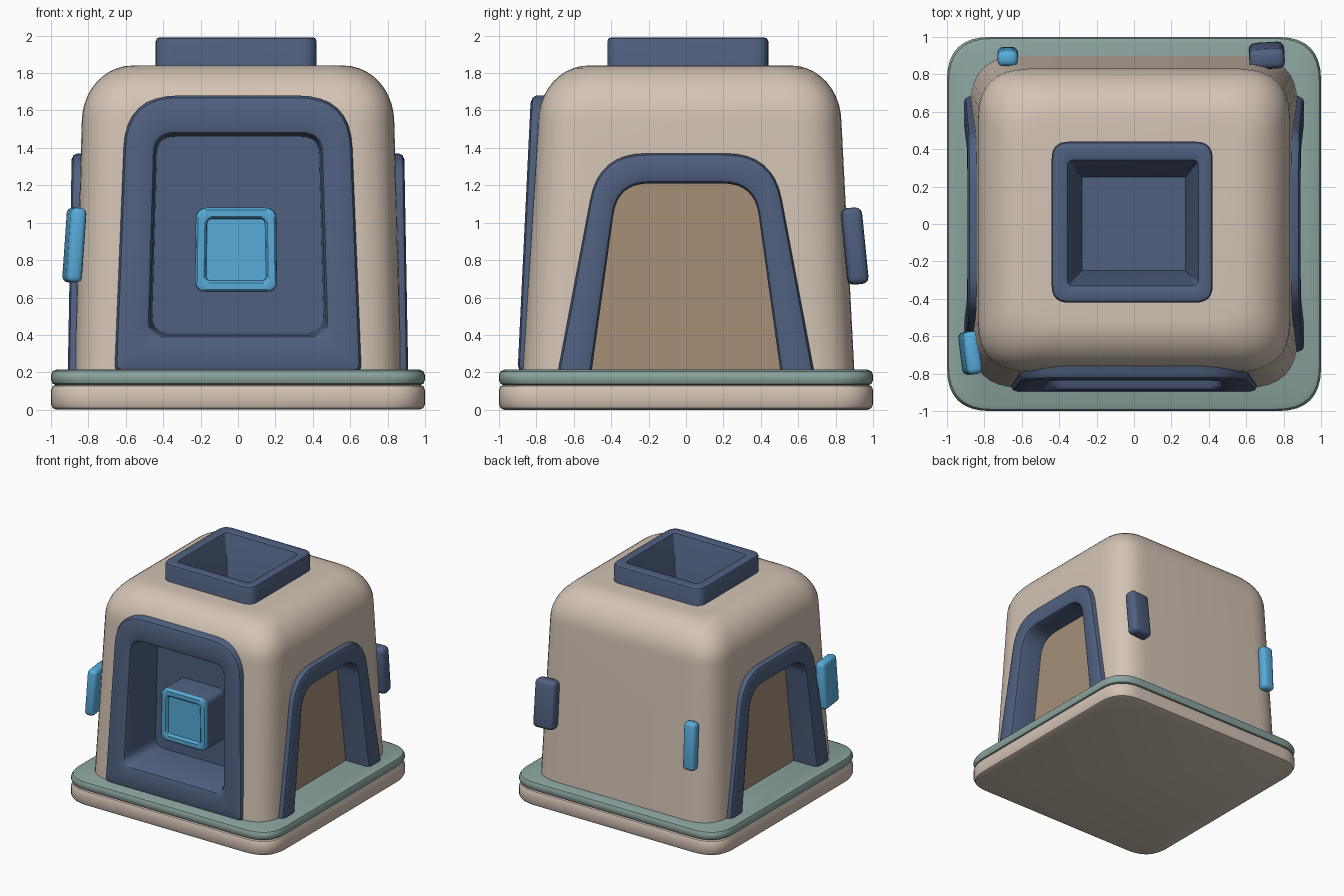
import bpy, bmesh, math
from mathutils import Vector, Matrix

if "Cube" in bpy.data.objects:
    bpy.data.objects.remove(bpy.data.objects["Cube"])


def material(name, rgb):
    lin = [((c / 255 + 0.055) / 1.055) ** 2.4 for c in rgb] + [1.0]
    m = bpy.data.materials.new(name)
    m.use_nodes = True
    m.diffuse_color = lin
    m.node_tree.nodes["Principled BSDF"].inputs["Base Color"].default_value = lin
    return m


BEIGE = material("warm beige", (211, 195, 180))
NAVY = material("slate navy", (80, 96, 128))
TEAL = material("grey teal", (139, 164, 159))
BROWN = material("tan brown", (166, 144, 121))
BLUE = material("bright blue", (88, 172, 218))


def finish(name, bm, *mats):
    bmesh.ops.recalc_face_normals(bm, faces=bm.faces)
    me = bpy.data.meshes.new(name)
    bm.to_mesh(me)
    bm.free()
    ob = bpy.data.objects.new(name, me)
    bpy.context.collection.objects.link(ob)
    for m in mats:
        me.materials.append(m)
    smooth(ob)
    return ob


def smooth(ob):
    bpy.ops.object.select_all(action="DESELECT")
    ob.select_set(True)
    bpy.context.view_layer.objects.active = ob
    bpy.ops.object.shade_smooth_by_angle(angle=math.radians(38))


def rounded(corners, radii, seg=8):
    """Closed outline with a curved fillet at every corner."""
    pts = [Vector(c) for c in corners]
    out = []
    for i, p in enumerate(pts):
        a = p + (pts[i - 1] - p).normalized() * radii[i]
        b = p + (pts[(i + 1) % len(pts)] - p).normalized() * radii[i]
        for k in range(seg + 1):
            t = k / seg
            out.append(a * (1 - t) ** 2 + p * 2 * t * (1 - t) + b * t * t)
    return out


def trapezoid(bottom, top, v0, v1, r_bottom, r_top, cu=0):
    return rounded([(cu - bottom, v0), (cu + bottom, v0), (cu + top, v1), (cu - top, v1)],
                   [r_bottom, r_bottom, r_top, r_top])


def loft(name, loops, mats, ring=False):
    """Skin a row of matching outlines, capped, or joined end to start."""
    bm = bmesh.new()
    rows = [[bm.verts.new(p) for p in loop] for loop in loops]
    pairs = list(zip(rows, rows[1:])) + ([(rows[-1], rows[0])] if ring else [])
    for a, b in pairs:
        for i in range(len(a)):
            j = (i + 1) % len(a)
            bm.faces.new((a[i], a[j], b[j], b[i]))
    if not ring:
        bm.faces.new(rows[0])
        bm.faces.new(rows[-1])
    return finish(name, bm, *mats)


def blend(outer, inner, t):
    return [a.lerp(b, t) if t <= 1 else a + (b - a) * t for a, b in zip(outer, inner)]


def frame(name, outer, inner, place, front, back, floor, mats, ring=False, edge=0.03):
    """Raised rim with soft edges around a recess; floor = (blend, depth)."""
    rows = [[place(p.x, p.y, back) for p in outer]]
    for t, drop in ((0, edge), (.06, edge * .3), (.2, 0), (.8, 0), (.94, edge * .3), (1, edge)):
        rows.append([place(p.x, p.y, front(p.y) - drop) for p in blend(outer, inner, t)])
    rows.append([place(p.x, p.y, floor[1]) for p in blend(outer, inner, floor[0])])
    return loft(name, rows, mats, ring)


def prism(name, outline, place, d0, d1, mats=()):
    return loft(name, [[place(p.x, p.y, d) for p in outline] for d in (d0, d1)], mats)


def slab(name, z0, z1, mat, half=1.0, soft=0.03):
    rows = []
    for inset, z in ((soft, z0), (soft * .3, z0 + soft * .3), (0, z0 + soft),
                     (0, z1 - soft), (soft * .3, z1 - soft * .3), (soft, z1)):
        h = half - inset
        rows.append([(p.x, p.y, z) for p in trapezoid(h, h, -h, h, .23, .23)])
    return loft(name, rows, [mat])


# Base slabs
slab("base_slab", 0, .135, BEIGE)
slab("base_top_slab", .13, .215, TEAL)

# Tapered body with soft upper edge
levels = [(.19, 0), (.6, 0), (1.1, 0)]
for k in range(11):
    a = math.pi / 2 * k / 10
    levels.append((1.54 + .3 * math.sin(a), .27 * (1 - math.cos(a))))
rows = []
for z, inset in levels:
    f = min((z - .2) / 1.35, 1)
    hx = .875 - .04 * f - inset
    y0, y1 = -.875 + .085 * f + inset, .9 - .07 * f - inset
    rows.append([(p.x, p.y, z) for p in trapezoid(hx, hx, y0, y1, .27 - .4 * inset, .27 - .4 * inset)])
body = loft("body", rows, [BEIGE])


def on_front(u, v, d):
    return (u, -d, v)


def on_left(u, v, d):
    return (d, u, v)


def on_right(u, v, d):
    return (-d, u, v)


def on_top(u, v, d):
    return (u, v, d)


# Outlines
front_outer = trapezoid(.66, .60, .2, 1.68, .04, .28)
front_inner = trapezoid(.47, .44, .4, 1.47, .09, .1)
arch_outer = trapezoid(.685, .465, .2, 1.37, .002, .25)
arch_inner = trapezoid(.505, .365, .2, 1.21, .002, .17)
top_outer = trapezoid(.43, .43, -.42, .44, .09, .09, -.01)
top_inner = trapezoid(.345, .345, -.325, .335, .03, .03, -.005)

# Openings cut into the body
cutters = [
    prism("front_cutter", blend(front_outer, front_inner, .5), on_front, .4, 1.2),
    prism("top_cutter", blend(top_outer, top_inner, .5), on_top, 1.55, 2.1),
]
for place in (on_left, on_right):
    cutters.append(prism("arch_cutter", blend(arch_outer, arch_inner, .5), place, .64, 1.2))
bpy.context.view_layer.objects.active = body
for c in cutters:
    c.hide_render = True
    mod = body.modifiers.new("opening", "BOOLEAN")
    mod.operation, mod.solver, mod.object = "DIFFERENCE", "EXACT", c
    bpy.ops.object.modifier_apply(modifier=mod.name)
for c in cutters:
    bpy.data.objects.remove(c)
smooth(body)

# Front frame with deep recess
frame("front_frame", front_outer, front_inner, on_front,
      lambda v: .9 - .048 * (v - .2), .44, (1.05, .48), [NAVY])

# Front button: navy sides, blue dished face
button = frame("front_button", trapezoid(.22, .215, .63, 1.08, .06, .06, -.01),
               trapezoid(.16, .155, .69, 1.02, .03, .03, -.01), on_front,
               lambda v: .74, .46, (1.05, .715), [NAVY, BLUE], edge=.025)
for poly in button.data.polygons:
    poly.material_index = int(poly.center.y < -.7)

# Side arches and their back panels
for side, place in (("left", on_left), ("right", on_right)):
    frame(side + "_arch", arch_outer, arch_inner, place,
          lambda v: .91 - .018 * (v - .2), .66, (1, .66), [NAVY], ring=True)
    prism(side + "_arch_panel", blend(arch_outer, arch_inner, .9), place, .67, .685, [BROWN])

# Roof hatch with funnel
frame("roof_hatch", top_outer, top_inner, on_top, lambda v: 1.99, 1.6, (1.8, 1.63), [NAVY], edge=.02)


# Small wall blocks
def block(name, loc, size, rot, mat, bevel):
    bm = bmesh.new()
    bmesh.ops.create_cube(bm, size=1, matrix=Matrix.Diagonal((*size, 1)))
    bmesh.ops.bevel(bm, geom=bm.edges[:], offset=bevel, segments=3, profile=.5, affect="EDGES")
    ob = finish(name, bm, mat)
    ob.location, ob.rotation_euler = loc, rot


block("back_left_block", (.71, .9, .875), (.19, .11, .41), (.1, 0, .06), NAVY, .035)
block("back_right_block", (-.675, .895, .875), (.11, .085, .41), (.05, 0, 0), BLUE, .03)
block("right_front_block", (-.875, -.69, .88), (.085, .23, .4), (0, .07, .12), BLUE, .03)
